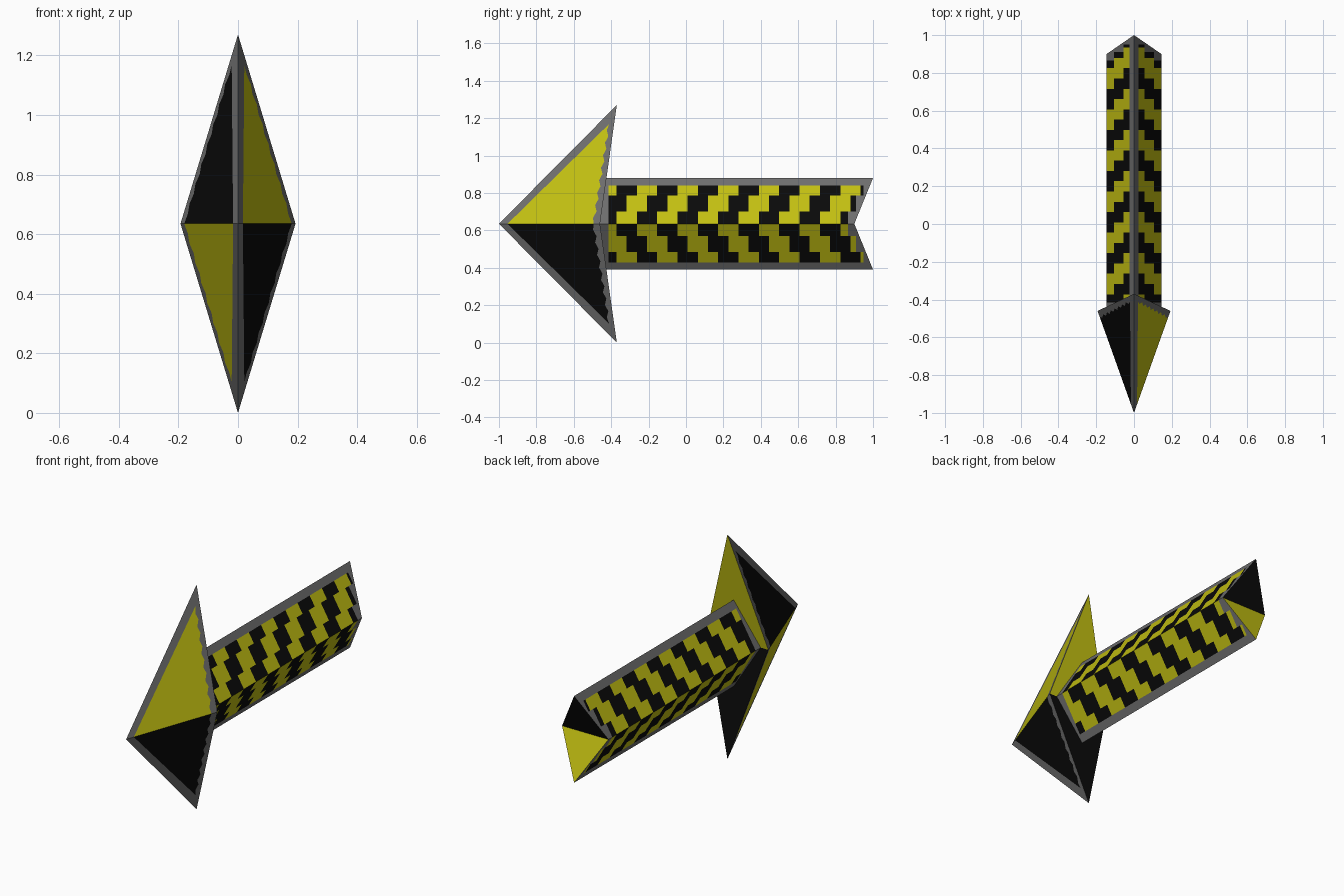
import bpy, bmesh, math
from mathutils import Vector

if "Cube" in bpy.data.objects:
    bpy.data.objects.remove(bpy.data.objects["Cube"])

ZC = 0.635  # height of the arrow's centre line


def material(name, rgb):
    m = bpy.data.materials.new(name)
    m.diffuse_color = (*rgb, 1)
    m.use_nodes = True
    m.node_tree.nodes["Principled BSDF"].inputs["Base Color"].default_value = m.diffuse_color
    return m


MATS = [material("grey_trim", (0.155, 0.155, 0.155)),
        material("black", (0.003, 0.003, 0.003)),
        material("yellow", (0.54, 0.52, 0.006))]
GREY, BLACK, YELLOW = 0, 1, 2


def add_face(bm, pts, mat, out):
    """Flat face whose winding is turned to face the outward direction."""
    f = bm.faces.new([bm.verts.new(p) for p in pts])
    f.normal_update()
    if f.normal.dot(Vector(out)) < 0:
        f.normal_flip()
    f.material_index = mat


def finish(bm, name):
    bmesh.ops.remove_doubles(bm, verts=bm.verts, dist=1e-5)
    me = bpy.data.meshes.new(name)
    bm.to_mesh(me)
    bm.free()
    for m in MATS:
        me.materials.append(m)
    ob = bpy.data.objects.new(name, me)
    bpy.context.collection.objects.link(ob)


QUADRANTS = [(sx, sz) for sx in (1, -1) for sz in (1, -1)]

# Arrow head: four front faces, each a painted panel with grey trim
bm = bmesh.new()
tip = Vector((0, -1, ZC))
for sx, sz in QUADRANTS:
    ridge = Vector((0, -0.37, ZC + sz * ZC))
    side = Vector((sx * 0.193, -0.46, ZC))
    out = (sx, -0.3, sz * 0.3)

    def on_face(a, b):
        return tip + a * (ridge - tip) + b * (side - tip)

    colour = YELLOW if sx * sz > 0 else BLACK
    n = 16
    apex = on_face(0, 0.085)
    inner, outer = [], []
    for i in range(n + 1):
        t = i / n
        wobble = 0.012 * (-1) ** i if 0 < i < n else 0
        a = 0.84 * t
        b = 0.935 + t * (0.11 - 0.935) + wobble
        inner.append(on_face(a, b))
        outer.append(on_face(t, 1 - t))
    for i in range(n):
        add_face(bm, [apex, inner[i], inner[i + 1]], colour, out)
        add_face(bm, [inner[i], outer[i], outer[i + 1], inner[i + 1]], GREY, out)
    add_face(bm, [tip, apex, inner[-1], ridge], GREY, out)

# Notched back of the head, folded along the horizontal crease
for sz, colour in ((1, YELLOW), (-1, BLACK)):
    add_face(bm, [(0, -0.37, ZC + sz * ZC), (0.193, -0.46, ZC), (-0.193, -0.46, ZC)],
             colour, (0, 1, 0))
finish(bm, "arrow_head")

# Shaft: diamond section with stepped stripes in three rows per face
bm = bmesh.new()
W, H = 0.145, 0.245
HALF = 0.1088                                  # width of one stripe
ROWS = [(0, 0.27), (0.27, 0.62), (0.62, 0.84)]  # fractions from side to ridge
STRIPE_START = -0.415


def front_y(u):
    return -0.465 + 0.035 * u


def back_y(u):
    return 0.9 + 0.1 * u


for sx, sz in QUADRANTS:
    out = (sx, 0, sz * 0.6)

    def point(u, y):
        return (sx * W * (1 - u), y, ZC + sz * H * u)

    def strip(u0, u1, ya, yb, mat):
        add_face(bm, [point(u0, ya[0]), point(u0, yb[0]),
                      point(u1, yb[1]), point(u1, ya[1])], mat, out)

    for r, (u0, u1) in enumerate(ROWS):
        end = (0.865, 0.91, 0.95)[r]
        shift = -0.372 + r * HALF / 2          # each row steps half a stripe
        y = STRIPE_START
        while y < end - 1e-4:
            k = math.floor((y - shift) / HALF + 1e-4)
            nxt = min(end, shift + (k + 1) * HALF)
            bright = (k % 2 == 0) == (sz > 0)  # colours swap on the underside
            strip(u0, u1, (y, y), (nxt, nxt), YELLOW if bright else BLACK)
            y = nxt
        strip(u0, u1, (front_y(u0), front_y(u1)), (STRIPE_START,) * 2, GREY)
        strip(u0, u1, (end, end), (back_y(u0), back_y(u1)), GREY)
    # Grey trim along the ridge
    strip(0.84, 1, (front_y(0.84), front_y(1)), (back_y(0.84), back_y(1)), GREY)

# Notched tail end
for sz, colour in ((1, BLACK), (-1, YELLOW)):
    add_face(bm, [(0, 1, ZC + sz * H), (W, 0.9, ZC), (-W, 0.9, ZC)], colour, (0, 1, 0))
finish(bm, "arrow_shaft")
